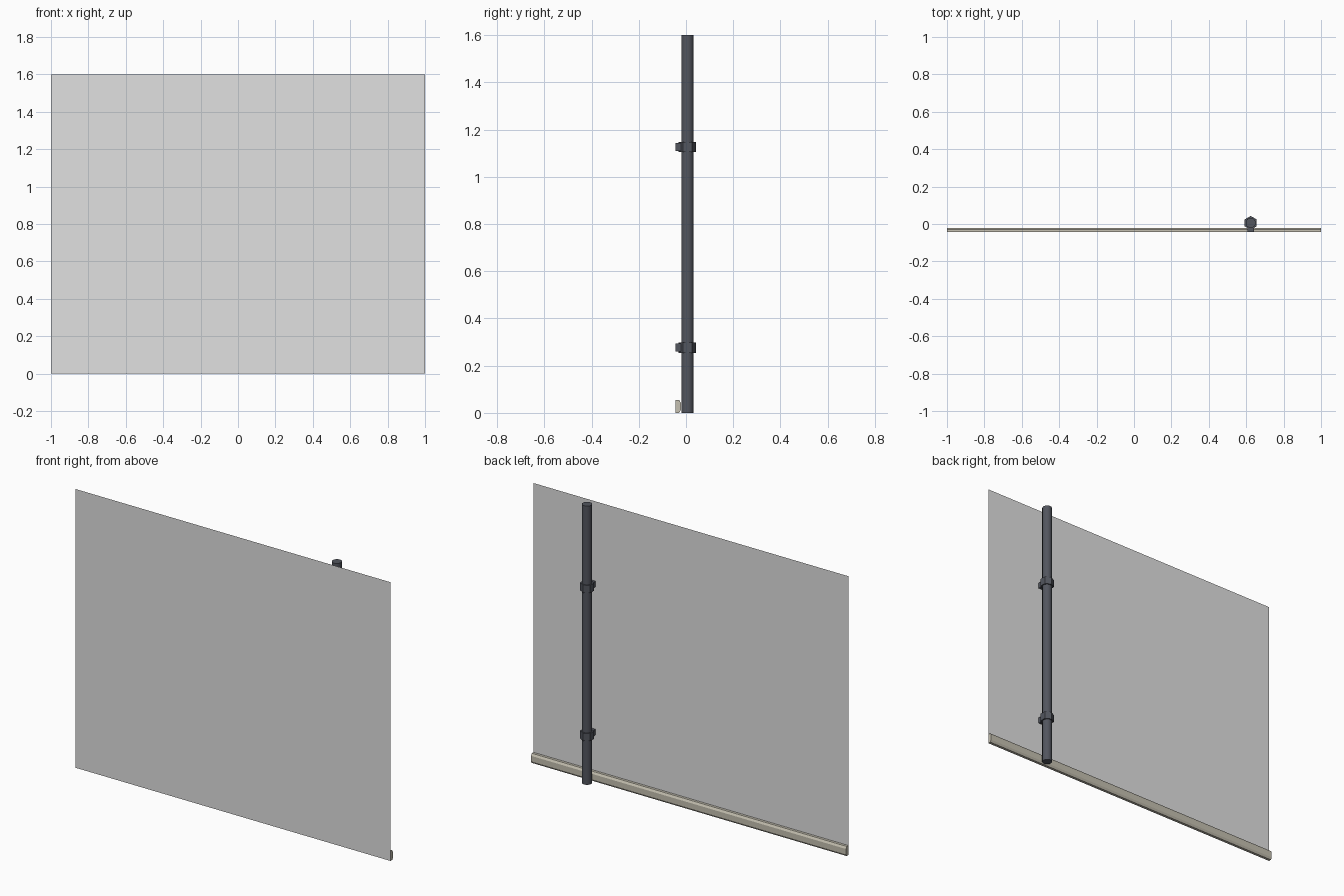
import bpy, bmesh, math

if "Cube" in bpy.data.objects:
    bpy.data.objects.remove(bpy.data.objects["Cube"])


def material(name, rgb):
    m = bpy.data.materials.new(name)
    m.diffuse_color = (*rgb, 1)
    m.use_nodes = True
    m.node_tree.nodes["Principled BSDF"].inputs["Base Color"].default_value = m.diffuse_color
    return m


GREY = material("panel grey", (0.75, 0.75, 0.75))
BEIGE = material("rail beige", (0.56, 0.53, 0.44))
DARK = material("dark steel", (0.085, 0.092, 0.112))


def finish(name, bm, mat):
    bmesh.ops.recalc_face_normals(bm, faces=bm.faces)
    me = bpy.data.meshes.new(name)
    bm.to_mesh(me)
    bm.free()
    me.materials.append(mat)
    ob = bpy.data.objects.new(name, me)
    bpy.context.collection.objects.link(ob)
    return ob


def prism(name, points, direction, mat):
    """Extrude a closed outline along a direction."""
    bm = bmesh.new()
    face = bm.faces.new([bm.verts.new(p) for p in points])
    new = bmesh.ops.extrude_face_region(bm, geom=[face])["geom"]
    bmesh.ops.translate(bm, vec=direction,
                        verts=[v for v in new if isinstance(v, bmesh.types.BMVert)])
    return finish(name, bm, mat)


def ring(x, y, z, r, n, turn):
    return [(x + r * math.cos(turn + math.tau * i / n),
             y + r * math.sin(turn + math.tau * i / n), z) for i in range(n)]


X, Y = 0.624, 0.006
FRONT = -0.045

# Thin sheet panel
bm = bmesh.new()
bm.faces.new([bm.verts.new((x, FRONT, z))
              for x, z in ((-1, 0), (1, 0), (1, 1.6), (-1, 1.6))])
finish("panel", bm, GREY)

# Bottom rail with bevelled back edges
profile = [(FRONT + 0.001, 0), (-0.029, 0), (-0.022, 0.012), (-0.022, 0.043),
           (-0.029, 0.055), (FRONT + 0.001, 0.055)]
prism("bottom_rail", [(-1, y, z) for y, z in profile], (2, 0, 0), BEIGE)

# Upright round pole, smooth around its side
pole = prism("pole", ring(X, Y, 0, 0.027, 12, math.pi / 12), (0, 0, 1.6), DARK)
bpy.context.view_layer.objects.active = pole
pole.select_set(True)
bpy.ops.object.shade_smooth_by_angle(angle=math.radians(35))

# Clamps with a bracket reaching the panel
for i, z in enumerate((0.276, 1.126)):
    prism(f"clamp_{i + 1}", ring(X, Y, z - 0.022, 0.037, 6, math.pi / 2), (0, 0, 0.044), DARK)
    prism(f"bracket_{i + 1}", [(X + sx * 0.018, y, z - 0.017) for sx, y in
          ((-1, FRONT + 0.001), (1, FRONT + 0.001), (1, -0.015), (-1, -0.015))],
          (0, 0, 0.034), DARK)
